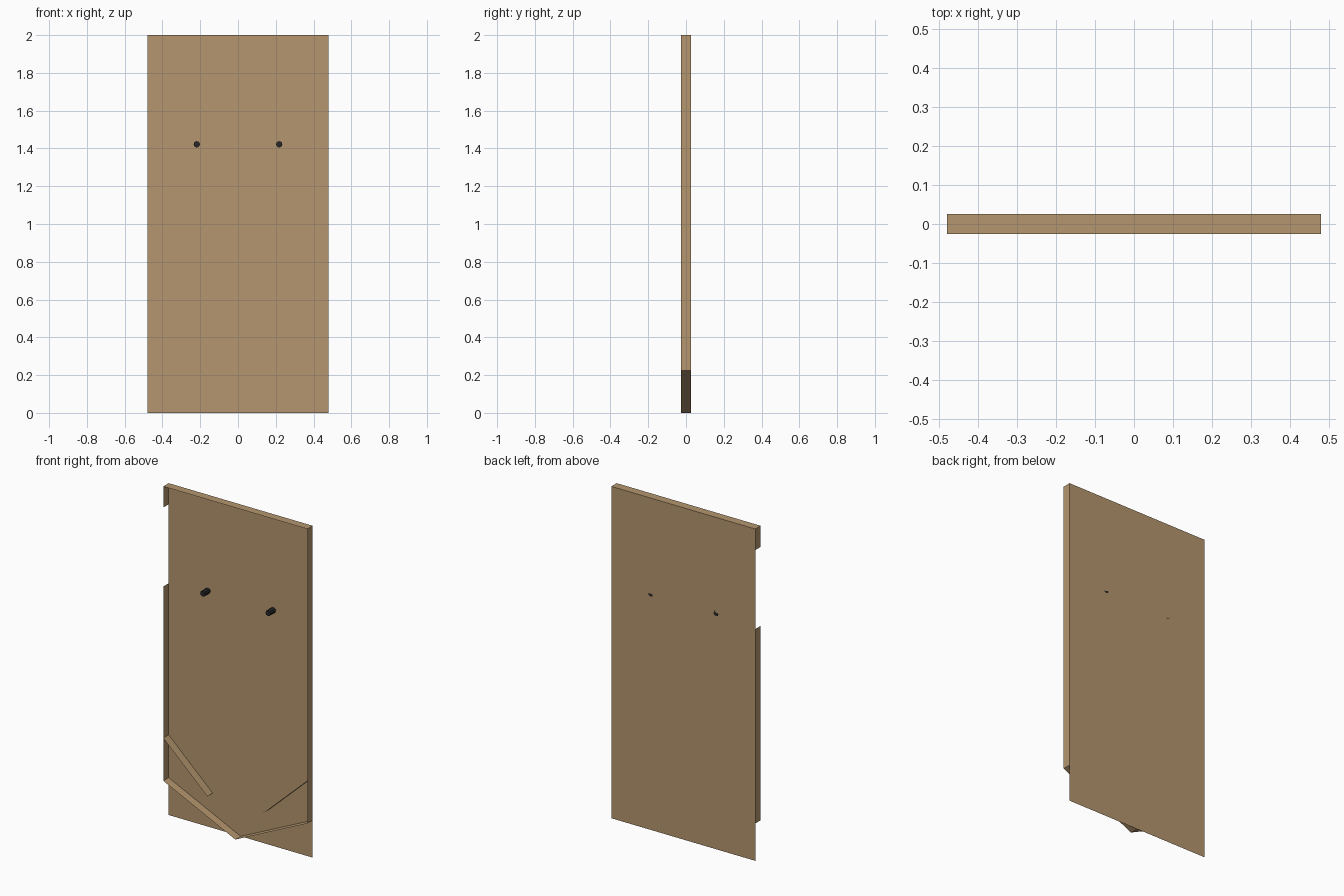
import bpy
import bmesh
from mathutils import Matrix

cube = bpy.data.objects.get("Cube")
if cube:
    bpy.data.objects.remove(cube, do_unlink=True)

HALF_W, HEIGHT, HALF_D = 0.48, 2.0, 0.0255
FLOOR_Z = 0.225  # height where the sloped floor meets the walls


def make_material(name, color):
    mat = bpy.data.materials.new(name)
    mat.use_nodes = True
    mat.diffuse_color = color
    mat.node_tree.nodes["Principled BSDF"].inputs["Base Color"].default_value = color
    return mat


wood = make_material("tan wood", (0.46, 0.305, 0.157, 1))
black = make_material("black", (0.02, 0.02, 0.022, 1))


def add_object(name, bm, mat):
    mesh = bpy.data.meshes.new(name)
    bm.to_mesh(mesh)
    bm.free()
    mesh.materials.append(mat)
    obj = bpy.data.objects.new(name, mesh)
    bpy.context.collection.objects.link(obj)
    return obj


def strip(name, path):
    """Thin sheet following an x-z path, as deep as the box."""
    bm = bmesh.new()
    rows = [[bm.verts.new((x, y, z)) for y in (-HALF_D, HALF_D)] for x, z in path]
    for a, b in zip(rows, rows[1:]):
        bm.faces.new((a[0], a[1], b[1], b[0]))
    add_object(name, bm, wood)


# Back board
bm = bmesh.new()
bm.faces.new([bm.verts.new((x, HALF_D, z)) for x, z in
              ((-HALF_W, 0), (HALF_W, 0), (HALF_W, HEIGHT), (-HALF_W, HEIGHT))])
add_object("back_board", bm, wood)

# Frame: top, full left wall, right wall with an opening
strip("top_wall", [(-HALF_W, HEIGHT), (HALF_W, HEIGHT)])
strip("left_wall", [(HALF_W, HEIGHT), (HALF_W, FLOOR_Z)])
strip("right_wall_upper", [(-HALF_W, 1.873), (-HALF_W, HEIGHT)])
strip("right_wall_lower", [(-HALF_W, FLOOR_Z), (-HALF_W, 1.397)])

# V-shaped floor
strip("sloped_floor", [(-HALF_W, FLOOR_Z), (0, 0), (HALF_W, FLOOR_Z)])

# Mirrored ramps and pegs
for side, s in (("left", 1), ("right", -1)):
    strip(side + "_ramp", [(s * HALF_W, 0.483), (s * 0.187, 0.21)])
    bm = bmesh.new()
    bmesh.ops.create_cone(bm, cap_ends=True, segments=8, radius1=0.017,
                          radius2=0.017, depth=2 * HALF_D)
    bmesh.ops.transform(bm, verts=bm.verts, matrix=Matrix.Translation(
        (s * 0.218, 0, 1.422)) @ Matrix.Rotation(1.5708, 4, "X"))
    add_object(side + "_peg", bm, black)
